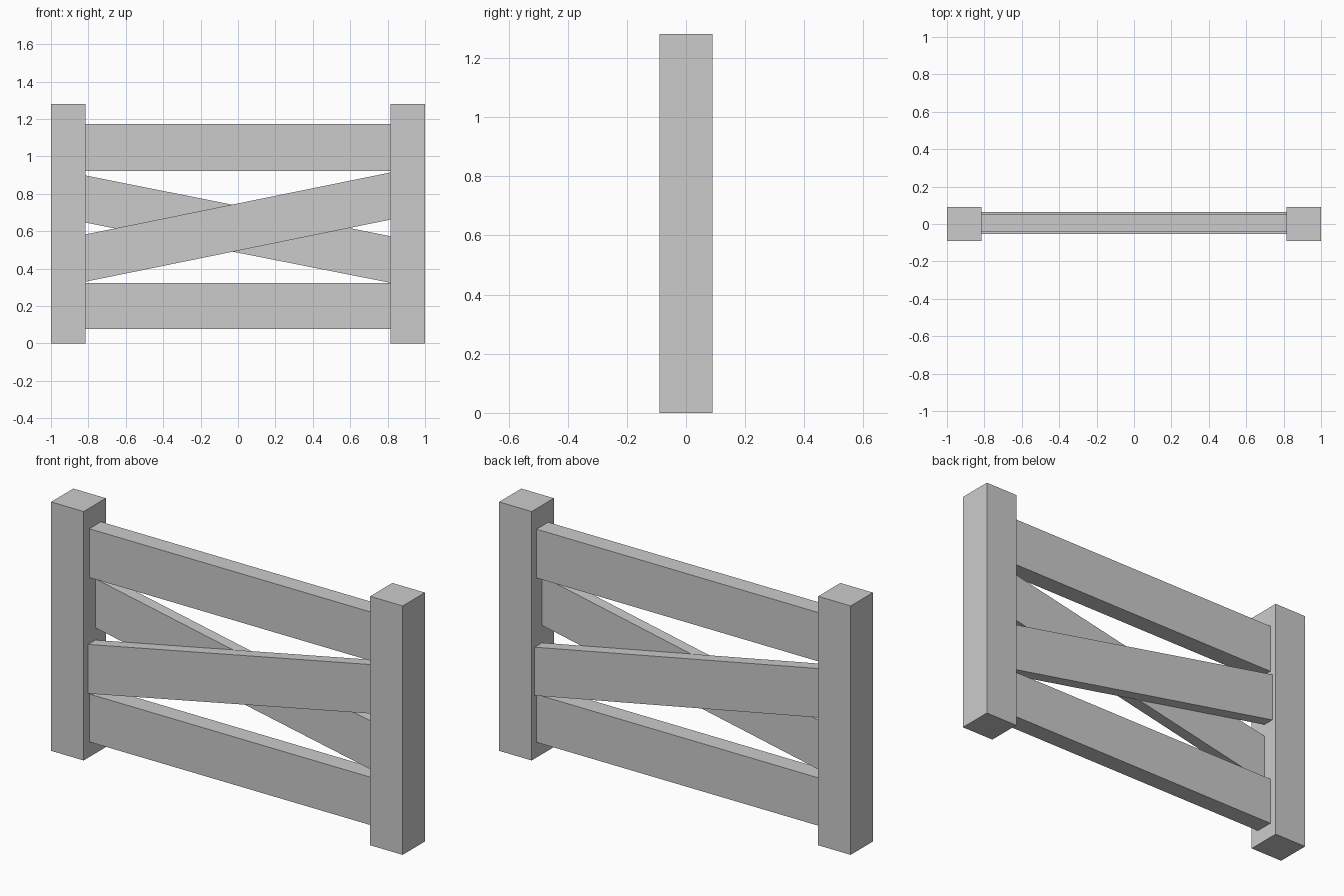
import bpy

if "Cube" in bpy.data.objects:
    bpy.data.objects.remove(bpy.data.objects["Cube"])

POST_IN = 0.815   # inner face of the posts
HEIGHT = 1.28


def board(name, x0, x1, y0, y1, left, right):
    """Board with vertical ends; left/right are (bottom, top) heights at each end."""
    verts = [(x, y, z)
             for x, zs in ((x0, left), (x1, right))
             for y in (y0, y1)
             for z in zs]
    faces = [(0, 1, 3, 2), (4, 6, 7, 5), (0, 4, 5, 1),
             (2, 3, 7, 6), (0, 2, 6, 4), (1, 5, 7, 3)]
    mesh = bpy.data.meshes.new(name)
    mesh.from_pydata(verts, [], faces)
    mesh.update()
    obj = bpy.data.objects.new(name, mesh)
    bpy.context.collection.objects.link(obj)
    return obj


# Square posts at both ends
post = (0, HEIGHT)
board("left_post", -1, -POST_IN, -0.09, 0.09, post, post)
board("right_post", POST_IN, 1, -0.09, 0.09, post, post)

# Horizontal rails
for name, span in (("lower_rail", (0.078, 0.324)), ("upper_rail", (0.923, 1.174))):
    board(name, -POST_IN, POST_IN, -0.044, 0.05, span, span)

# Crossed diagonal braces, one in front of the other
board("front_brace", -POST_IN, POST_IN, -0.054, 0.005, (0.33, 0.583), (0.662, 0.914))
board("back_brace", -POST_IN, POST_IN, 0.005, 0.065, (0.646, 0.898), (0.324, 0.573))
